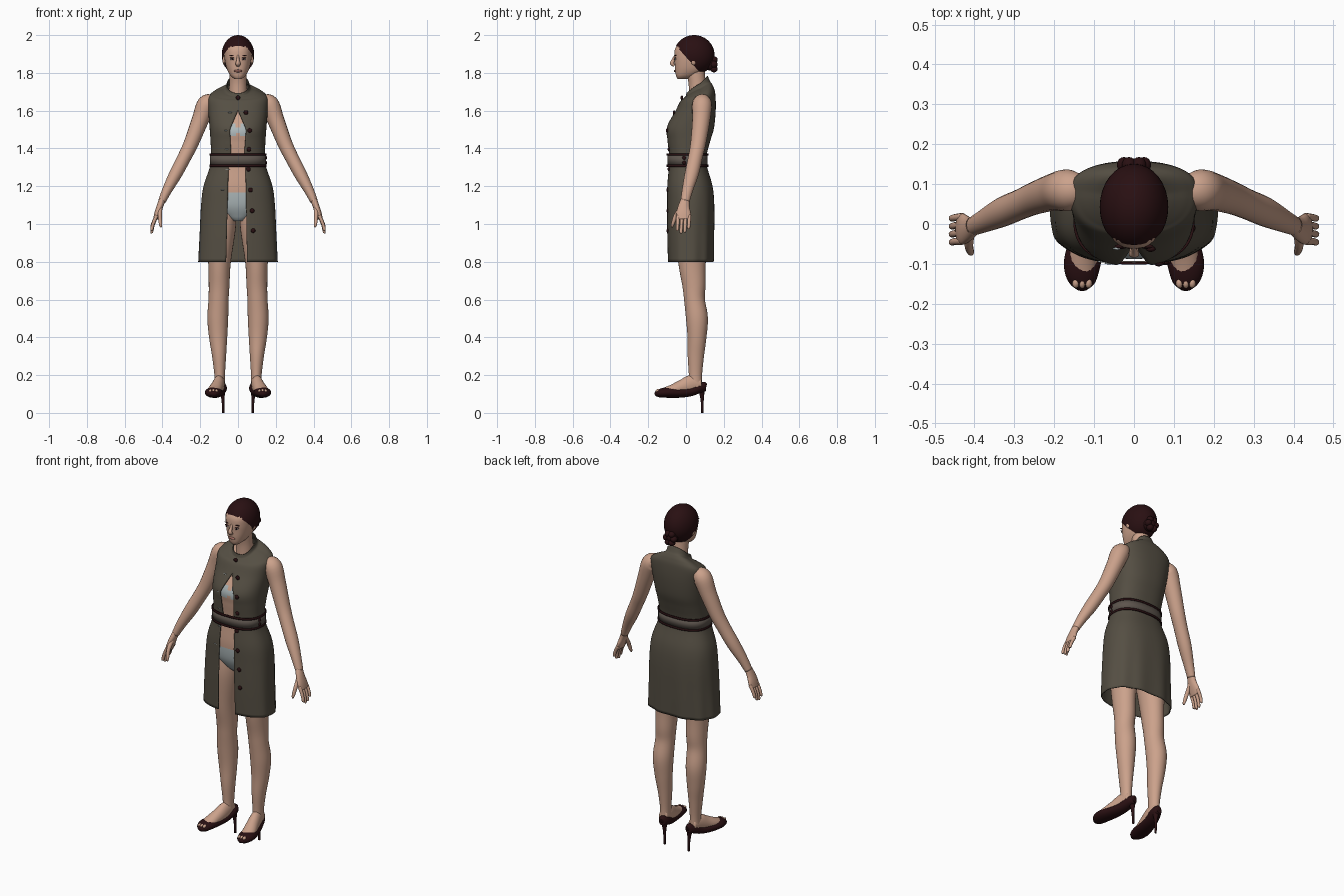
import bpy, bmesh
from math import sin, cos, asin, pi
from mathutils import Vector, Matrix

cube = bpy.data.objects.get("Cube")
if cube:
    bpy.data.objects.remove(cube, do_unlink=True)


def material(name, r, g, b):
    mat = bpy.data.materials.new(name)
    mat.use_nodes = True
    mat.diffuse_color = (r, g, b, 1)
    for node in mat.node_tree.nodes:
        if node.type == 'BSDF_PRINCIPLED':
            node.inputs["Base Color"].default_value = (r, g, b, 1)
            node.inputs["Roughness"].default_value = 0.7
    return mat


SKIN = material("skin", .60, .36, .26)
CLOTH = material("olive cloth", .09, .077, .056)
BELT = material("belt cloth", .11, .09, .075)
MAROON = material("dark maroon", .022, .005, .006)
LINEN = material("pale linen", .42, .48, .49)
WHITE = material("eye white", .6, .57, .54)
LIP = material("lip", .36, .15, .12)


# ---- helpers ----
def finish(name, bm, mats, mirror=False, thick=0, rule=None):
    bmesh.ops.remove_doubles(bm, verts=bm.verts, dist=1e-5)
    bmesh.ops.recalc_face_normals(bm, faces=bm.faces)
    for face in bm.faces:
        face.smooth = True
        if rule:
            face.material_index = int(rule(face.calc_center_median()))
    mesh = bpy.data.meshes.new(name)
    bm.to_mesh(mesh)
    bm.free()
    for mat in mats:
        mesh.materials.append(mat)
    obj = bpy.data.objects.new(name, mesh)
    bpy.context.collection.objects.link(obj)
    if thick:
        solid = obj.modifiers.new("thickness", 'SOLIDIFY')
        solid.thickness, solid.offset = thick, 0
    if mirror:
        obj.modifiers.new("other side", 'MIRROR')
    return obj


def spline(rows, steps):
    """Smoothly interpolate a list of equal-length tuples."""
    out = []
    for i in range(len(rows) - 1):
        quad = [rows[max(i - 1, 0)], rows[i], rows[i + 1], rows[min(i + 2, len(rows) - 1)]]
        for j in range(steps):
            t = j / steps
            out.append(tuple(b + t / 2 * (c - a + t * (2*a - 5*b + 4*c - d + t * (3*b - a - 3*c + d)))
                             for a, b, c, d in zip(*quad)))
    out.append(rows[-1])
    return out


def loft(name, rings, mats, closed=True, caps=True, **options):
    bm = bmesh.new()
    loops = [[bm.verts.new(p) for p in ring] for ring in rings]
    count = len(loops[0])
    for low, high in zip(loops, loops[1:]):
        for i in range(count if closed else count - 1):
            j = (i + 1) % count
            bm.faces.new((low[i], low[j], high[j], high[i]))
    if caps:
        bm.faces.new(loops[0])
        bm.faces.new(loops[-1])
    return finish(name, bm, mats, **options)


def limb(name, points, mat, hint=(0, 1, 0), sides=20, mirror=True, steps=5):
    """Tube through (x, y, z, radius along hint, radius across)."""
    rows, rings = spline(points, steps), []
    for i, row in enumerate(rows):
        centre = Vector(row[:3])
        along = (Vector(rows[min(i + 1, len(rows) - 1)][:3]) - Vector(rows[max(i - 1, 0)][:3])).normalized()
        u = Vector(hint)
        u = (u - along * u.dot(along)).normalized()
        v = along.cross(u)
        rings.append([centre + u * row[3] * cos(2*pi*k/sides) + v * row[4] * sin(2*pi*k/sides)
                      for k in range(sides)])
    return loft(name, rings, [mat], mirror=mirror)


def blob(name, centre, size, mat, mirror=False, cut=None):
    bm = bmesh.new()
    bmesh.ops.create_uvsphere(bm, u_segments=32 if cut else 16, v_segments=24 if cut else 10, radius=1,
                              matrix=Matrix.Translation(centre) @ Matrix.Diagonal((*size, 1)))
    if cut:
        bmesh.ops.bisect_plane(bm, geom=bm.verts[:] + bm.edges[:] + bm.faces[:],
                               plane_co=cut[0], plane_no=cut[1], clear_inner=True)
    return finish(name, bm, [mat], mirror=mirror)


ROUND = .82


def power(value):
    return abs(value) ** ROUND * (1 if value >= 0 else -1)


def section(row, start=0, stop=2*pi, count=72, folds=0):
    """Body outline from (height, half width, front, back, widest y, tilt)."""
    z, w, front, back, mid, tilt = row
    ring = []
    for i in range(count):
        t = start + (stop - start) * i / (count if stop == 2*pi and not start and not folds else count - 1)
        depth = mid - front if cos(t) > 0 else back - mid
        wave = 1 + max(folds, 0) * cos(11 * t) * (1 - cos(t)) / 2
        ring.append((w * power(sin(t)) * wave, mid - depth * power(cos(t)) * wave, z - tilt * cos(t)))
    return ring


def front_y(rows, x, z):
    _, w, front, _, mid, _ = min(rows, key=lambda r: abs(r[0] - z))
    return mid - (mid - front) * cos(asin(min(1, (abs(x) / w) ** (1 / ROUND)))) ** ROUND


def lookup(table, z):
    for (z0, a), (z1, b) in zip(table, table[1:]):
        if z <= z1:
            return a + (b - a) * max(0, z - z0) / (z1 - z0)
    return 0


# ---- dress, open down the front ----
dress_rows = [(.8, .207, -.094, .145, .01, 0), (.95, .2, -.098, .148, .01, 0), (1.1, .193, -.098, .148, .015, 0),
              (1.2, .18, -.098, .138, .015, 0), (1.3, .147, -.09, .11, .01, 0), (1.36, .14, -.088, .106, .01, 0),
              (1.44, .143, -.097, .126, .02, 0), (1.51, .148, -.101, .146, .035, 0),
              (1.6, .155, -.055, .155, .06, .005), (1.665, .158, -.03, .153, .08, .02),
              (1.69, .135, -.015, .145, .08, .03), (1.705, .1, -.005, .135, .075, .035),
              (1.715, .066, 0, .125, .07, .04), (1.738, .058, .005, .113, .065, .045)]
left_edge = [(.8, .048), (1.3, .04), (1.37, .033), (1.5, .043), (1.605, 0)]
right_edge = [(.8, .063), (1.3, .05), (1.37, .036), (1.5, .043), (1.605, 0)]
dress = spline(dress_rows, 6)
rings = []
for row in dress:
    a, b = [asin((lookup(edge, row[0]) / row[1]) ** (1 / ROUND)) for edge in (left_edge, right_edge)]
    rings.append(section(row, a, 2*pi - b, 97, folds=max(1e-6, .05 * (1.2 - row[0]))))
loft("dress", rings, [CLOTH], closed=False, caps=False, thick=.005)


# ---- belt with dark piping ----
def band(name, low, high, out, mat):
    loft(name, [section((z, .146 + out, -.096 - out, .112 + out, .01, 0)) for z in (low, high)],
         [mat], caps=False, thick=.006)


band("belt", 1.308, 1.368, 0, BELT)
band("belt_top_piping", 1.362, 1.373, .003, MAROON)
band("belt_bottom_piping", 1.303, 1.314, .003, MAROON)
for z in (1.325, 1.35):
    blob("belt_button", (.148, -.01, z), (.006, .01, .01), MAROON)

# ---- buttons and buttonholes ----
blob("collar_button", (0, -.022, 1.668), (.012, .007, .012), MAROON)
for x, z in [(.042, 1.59), (.062, 1.495), (.058, 1.395), (.055, 1.29), (.066, 1.18), (.075, 1.07), (.08, .965)]:
    blob("button", (x, front_y(dress, x, z) - .003, z), (.012, .007, .012), MAROON)
    if z > 1.1:
        hole = -x if z > 1.2 else -.08
        blob("buttonhole", (hole, front_y(dress, hole, z) - .002, z), (.012, .003, .002), LINEN)


# ---- torso with underwear ----
def underwear(c):
    top = 1.485 < c.z < 1.512 if abs(c.x) < .008 else 1.468 < c.z < 1.53
    return top or 1.01 + .6 * max(0, abs(c.x) - .04) < c.z < 1.168


torso_rows = [(1.015, .03, -.03, .08, .03, 0), (1.04, .08, -.05, .1, .03, 0), (1.1, .155, -.075, .125, .02, 0)]
torso_rows += [(z - .01, w - .014, f + .016, b - .014, mid, tilt)
               for z, w, f, b, mid, tilt in dress_rows if 1.15 < z < 1.7]
loft("torso", [section(r, count=120) for r in spline(torso_rows, 8)], [SKIN, LINEN], rule=underwear)

# ---- neck and head ----
limb("neck", [(0, .07, 1.65, .055, .05), (0, .06, 1.74, .046, .046), (0, .052, 1.8, .048, .046),
              (0, .05, 1.85, .05, .045)], SKIN, mirror=False, sides=28)
head = spline([(1.768, .02, -.045, .01, -.015, 0), (1.785, .04, -.053, .05, 0, 0), (1.815, .057, -.058, .1, .025, 0),
               (1.85, .067, -.06, .12, .035, 0), (1.89, .073, -.062, .135, .045, 0), (1.93, .073, -.057, .138, .05, 0),
               (1.965, .055, -.03, .115, .045, 0), (1.982, .025, .01, .08, .045, 0)], 5)
loft("head", [section(r, count=48) for r in head], [SKIN])
blob("ears", (.074, .04, 1.868), (.008, .016, .026), SKIN, True)
limb("nose", [(0, -.056, 1.893, .006, .006), (0, -.067, 1.868, .009, .008), (0, -.074, 1.85, .011, .013),
              (0, -.062, 1.838, .007, .01)], SKIN, mirror=False)


def feature(name, x, z, size, mat, out=0):
    blob(name, (x, front_y(head, x, z) - out, z), size, mat, x > 0)


feature("eyes", .03, 1.873, (.013, .005, .0055), WHITE)
feature("irises", .03, 1.873, (.0055, .004, .0055), MAROON, .003)
feature("eyelashes", .031, 1.879, (.015, .006, .002), MAROON)
feature("eyebrows", .032, 1.893, (.017, .005, .0025), MAROON)
feature("lips", 0, 1.81, (.021, .007, .007), LIP)

# ---- hair and bun ----
blob("hair", (0, .043, 1.895), (.086, .108, .105), MAROON, cut=((0, -.05, 1.94), (0, 1, .9)))
blob("bun", (0, .13, 1.848), (.038, .034, .036), MAROON)
for k in range(6):
    blob("bun_curl", (.025 * cos(k * pi / 3), .148, 1.845 + .028 * sin(k * pi / 3)), (.018, .02, .018), MAROON)

# ---- arms and hands ----
limb("arms", [(.125, .085, 1.65, .035, .03), (.165, .085, 1.635, .052, .05), (.2, .08, 1.55, .047, .045),
              (.247, .065, 1.43, .041, .039), (.283, .05, 1.355, .038, .036), (.33, .03, 1.265, .037, .034),
              (.375, .008, 1.18, .029, .026), (.403, -.005, 1.12, .024, .02)], SKIN)
limb("palms", [(.4, -.004, 1.13, .023, .018), (.415, -.012, 1.09, .031, .017), (.428, -.013, 1.055, .039, .015),
               (.438, -.012, 1.025, .036, .011)], SKIN)
for k, length in enumerate((.065, .078, .073, .055)):
    y = -.042 + .02 * k
    limb("fingers", [(.43, y, 1.045, .01, .01), (.449, y - .002, 1.035 - length / 2, .009, .009),
                     (.457, y - .004, 1.035 - length, .008, .008), (.457, y - .004, 1.029 - length, .003, .003)],
         SKIN, sides=10)
limb("thumbs", [(.412, -.02, 1.09, .014, .013), (.414, -.053, 1.045, .012, .011), (.41, -.07, 1, .009, .009),
                (.407, -.074, .983, .004, .004)], SKIN, sides=10)

# ---- legs and feet ----
limb("legs", [(.085, .03, 1.14, .08, .07), (.09, .028, 1, .09, .08), (.098, .032, .8, .073, .06),
              (.1, .042, .68, .062, .055), (.103, .045, .6, .055, .053), (.107, .058, .5, .058, .055),
              (.105, .058, .4, .05, .048), (.1, .052, .3, .043, .037), (.097, .05, .2, .035, .028),
              (.097, .05, .13, .036, .027)], SKIN, sides=28)
UP = (0, 0, 1)
limb("feet", [(.13, -.14, .11, .015, .028), (.125, -.08, .118, .029, .037), (.11, -.02, .135, .041, .034),
              (.1, .03, .15, .05, .03), (.094, .08, .155, .034, .024)], SKIN, UP)

# ---- open-toed shoes with thin heels ----
limb("shoes", [(.13, -.165, .097, .008, .012), (.13, -.145, .103, .021, .034), (.13, -.1, .108, .028, .046),
               (.118, -.04, .106, .026, .042), (.103, .02, .112, .025, .036), (.09, .07, .132, .027, .032),
               (.085, .1, .14, .025, .02), (.084, .107, .14, .012, .008)], MAROON, UP, sides=28)
for k in range(3):
    blob("toes", (.114 + .016 * k, -.147, .116), (.009, .014, .01), SKIN, True)
limb("heels", [(.085, .08, .135, .024, .024), (.081, .084, .1, .013, .012), (.079, .086, .05, .007, .007),
               (.078, .086, 0, .006, .006)], MAROON, sides=14)
